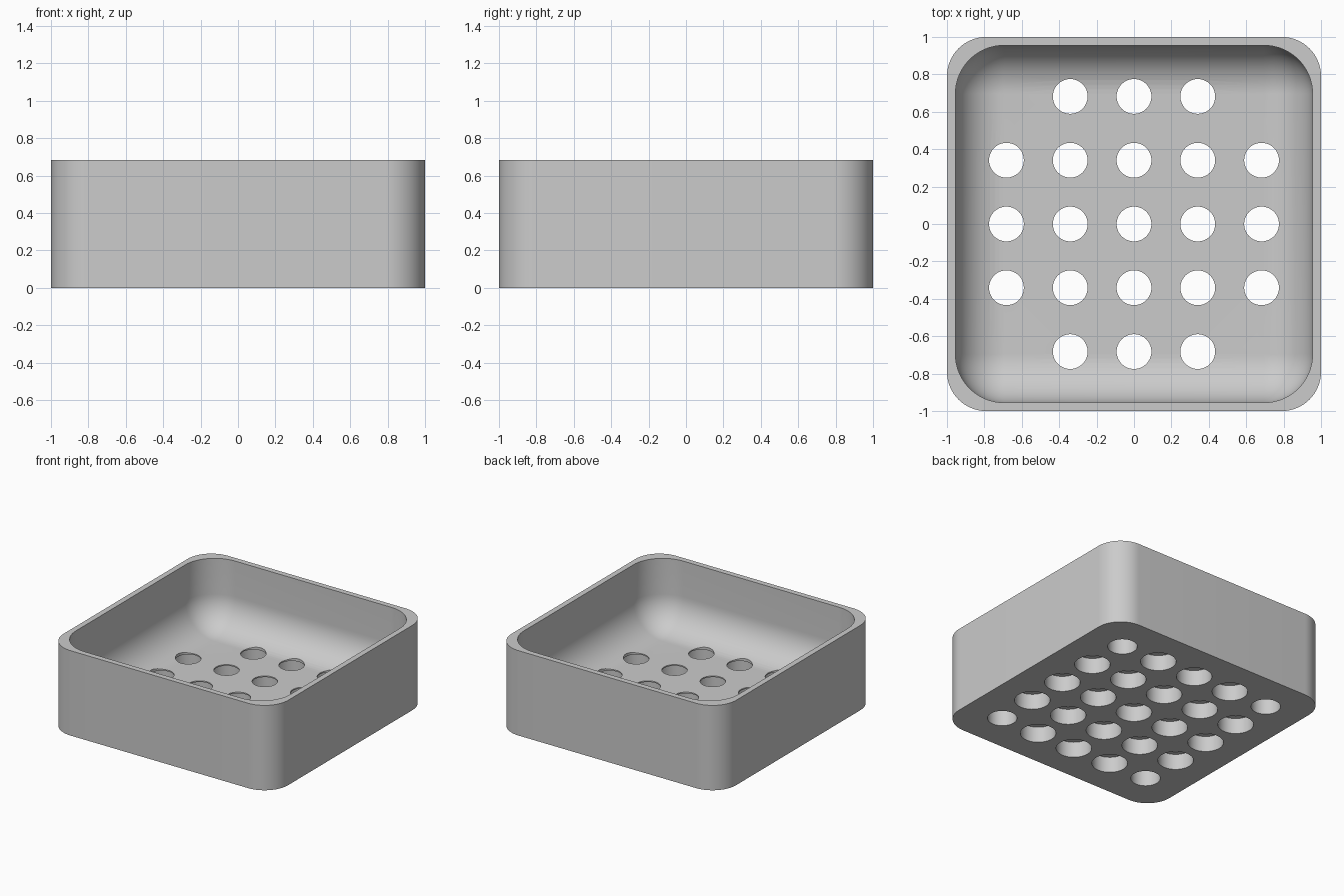
import bpy, bmesh
from math import sin, cos, pi, radians

HEIGHT, FLOOR = 0.683, 0.136
OUTER_R, INNER_R = 0.21, 0.26
INNER_HALF = 0.955
SPACING, DRAIN_R, BORE_R, BLIND_R, BORE_DEPTH = 0.341, 0.093, 0.13, 0.108, 0.126
SEG = 16

old = bpy.data.objects.get("Cube")
if old:
    bpy.data.objects.remove(old, do_unlink=True)

grey = bpy.data.materials.new("plain_grey")
grey.use_nodes = True
grey.diffuse_color = (0.6, 0.6, 0.6, 1)
grey.node_tree.nodes["Principled BSDF"].inputs["Base Color"].default_value = (0.6, 0.6, 0.6, 1)


def rounded_square(center, radius, z):
    """Points around a square whose corner arcs are centred at +-center."""
    pts = []
    for k, (sx, sy) in enumerate([(1, 1), (-1, 1), (-1, -1), (1, -1)]):
        for i in range(SEG + 1):
            a = (k + i / SEG) * pi / 2
            pts.append((sx * center + radius * cos(a), sy * center + radius * sin(a), z))
    return pts


def circle(x, y, radius, z, n=48):
    return [(x + radius * cos(2 * pi * i / n), y + radius * sin(2 * pi * i / n), z) for i in range(n)]


def loft(bm, rings):
    """Skin consecutive rings and cap both ends."""
    rows = [[bm.verts.new(p) for p in ring] for ring in rings]
    n = len(rows[0])
    for a, b in zip(rows, rows[1:]):
        for i in range(n):
            j = (i + 1) % n
            bm.faces.new((a[i], a[j], b[j], b[i]))
    bm.faces.new(rows[0][::-1])
    bm.faces.new(rows[-1])


def make_object(name, bm):
    bmesh.ops.remove_doubles(bm, verts=bm.verts, dist=1e-5)
    bmesh.ops.recalc_face_normals(bm, faces=bm.faces)
    mesh = bpy.data.meshes.new(name)
    bm.to_mesh(mesh)
    bm.free()
    mesh.materials.append(grey)
    obj = bpy.data.objects.new(name, mesh)
    bpy.context.collection.objects.link(obj)
    return obj


# Tray: outer wall, rim, inner wall, then the rounded run down to the floor
oc, ic = 1 - OUTER_R, INNER_HALF - INNER_R
rings = [rounded_square(oc, OUTER_R, 0), rounded_square(oc, OUTER_R, HEIGHT),
         rounded_square(ic, INNER_R, HEIGHT)]
for i in range(SEG + 1):
    t = i / SEG * pi / 2
    rings.append(rounded_square(ic, INNER_R * cos(t), FLOOR + INNER_R * (1 - sin(t))))
bm = bmesh.new()
loft(bm, rings)
tray = make_object("tray", bm)

# Hole cutter: stepped drain holes, with blind holes under the four corners
bm = bmesh.new()
for i in range(-2, 3):
    for j in range(-2, 3):
        x, y = i * SPACING, j * SPACING
        blind = abs(i) == 2 and abs(j) == 2
        steps = [(BLIND_R if blind else BORE_R, z) for z in (-0.05, BORE_DEPTH)]
        if not blind:
            steps += [(DRAIN_R, BORE_DEPTH), (DRAIN_R, 0.3)]
        loft(bm, [circle(x, y, r, z) for r, z in steps])
cutter = make_object("hole_cutter", bm)
cutter.hide_render = True

cut = tray.modifiers.new("holes", "BOOLEAN")
cut.operation, cut.solver, cut.object = "DIFFERENCE", "EXACT", cutter
bpy.ops.object.select_all(action="DESELECT")
bpy.context.view_layer.objects.active = tray
tray.select_set(True)
bpy.ops.object.modifier_apply(modifier=cut.name)
bpy.data.objects.remove(cutter, do_unlink=True)
bpy.ops.object.shade_smooth_by_angle(angle=radians(30))
